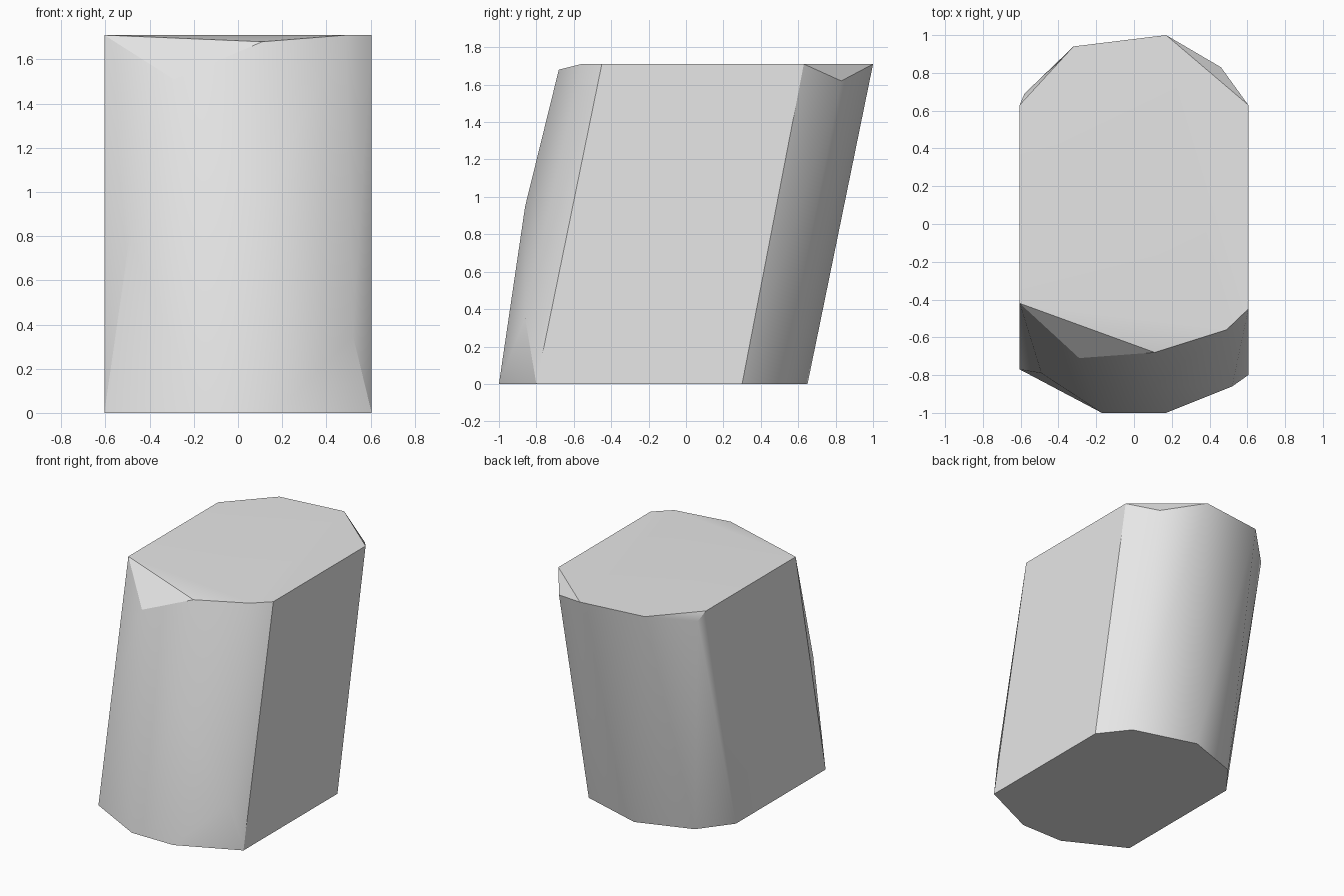
import bpy
import bmesh
import math

cube = bpy.data.objects.get("Cube")
if cube:
    bpy.data.objects.remove(cube, do_unlink=True)

HEIGHT = 1.71
HALF_WIDTH = 0.605


def make_material(name, colour):
    material = bpy.data.materials.new(name)
    material.use_nodes = True
    material.diffuse_color = colour
    material.node_tree.nodes["Principled BSDF"].inputs["Base Color"].default_value = colour
    return material


def ring(outline, z):
    """Lift a flat outline to a given height."""
    return [(x, y, z) for x, y in outline]


# Base outline: flat flanks with faceted rounded ends
base_outline = [
    (-HALF_WIDTH, -0.77), (-0.17, -1), (0.17, -1), (HALF_WIDTH, -0.8),
    (HALF_WIDTH, 0.3), (0.44, 0.51), (-0.03, 0.65), (-0.43, 0.51), (-HALF_WIDTH, 0.28),
]

# Top outline: the same shape leaning towards the back
top_outline = [
    (-HALF_WIDTH, -0.42), (0.49, -0.56), (HALF_WIDTH, -0.45),
    (HALF_WIDTH, 0.63), (0.17, 1), (-0.32, 0.94), (-HALF_WIDTH, 0.63),
]

# Chipped rim corners and soft bulges of the front and back
front_corners = [
    (0.11, -0.68, 1.68), (-0.29, -0.71, 1.51), (0.1, -0.86, 0.95),
    (-0.49, -0.79, 0.8), (0.52, -0.86, 0.35),
]
back_corners = [(0.46, 0.83, 1.62), (-0.58, 0.69, 1.65)]

# Wrap one convex skin around all the corners
bm = bmesh.new()
points = ring(base_outline, 0) + ring(top_outline, HEIGHT) + front_corners + back_corners
for point in points:
    bm.verts.new(point)
hull = bmesh.ops.convex_hull(bm, input=bm.verts[:])
spare = {v for v in hull["geom_interior"] + hull["geom_unused"]
         if isinstance(v, bmesh.types.BMVert) and v.is_valid and not v.link_faces}
if spare:
    bmesh.ops.delete(bm, geom=list(spare), context="VERTS")

# Merge the triangles of the flat base, top and flanks
bmesh.ops.dissolve_limit(bm, angle_limit=math.radians(0.5),
                         verts=bm.verts[:], edges=bm.edges[:])
bmesh.ops.recalc_face_normals(bm, faces=bm.faces[:])

mesh = bpy.data.meshes.new("leaning_block")
bm.to_mesh(mesh)
bm.free()
block = bpy.data.objects.new("leaning_block", mesh)
bpy.context.collection.objects.link(block)
mesh.materials.append(make_material("light grey", (0.8, 0.8, 0.8, 1)))

# Smooth the rounded ends while keeping the rims sharp
bpy.ops.object.select_all(action="DESELECT")
block.select_set(True)
bpy.context.view_layer.objects.active = block
bpy.ops.object.shade_smooth_by_angle(angle=math.radians(30))
